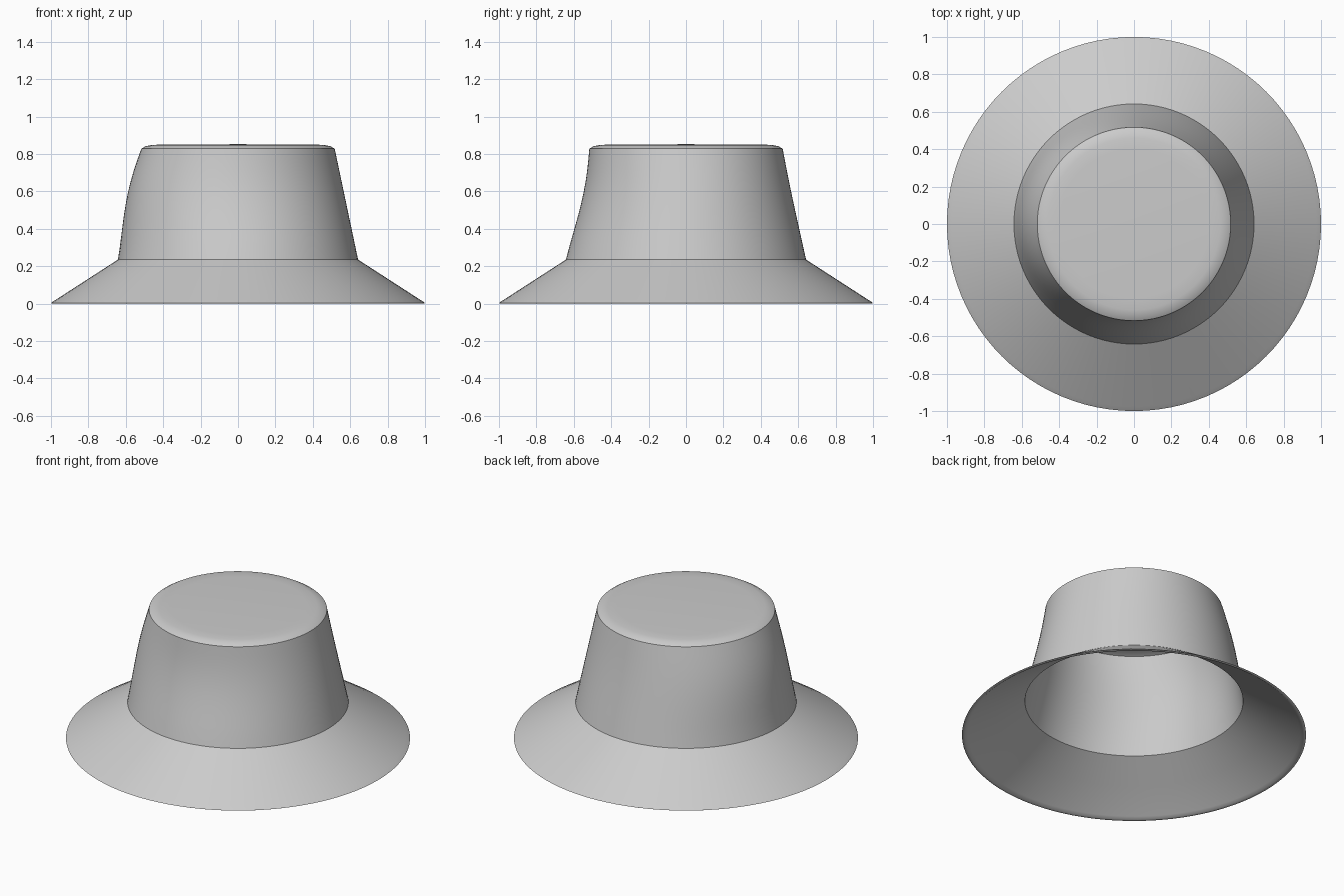
import bpy, bmesh, math

if "Cube" in bpy.data.objects:
    bpy.data.objects.remove(bpy.data.objects["Cube"])

N = 96

def wobble(a, z):
    # soft dents in the crown wall: fuller towards -x, flatter towards -y
    t = (z - 0.235) / (0.828 - 0.235)
    if t <= 0 or t >= 1:
        return 0.0
    return 0.022 * math.sin(math.pi * t ** 1.3) * (
        0.5 * math.cos(2 * a) - 0.5 * math.cos(a) + 0.35 * math.sin(a))

def revolve(name, profile):
    # spin a (radius, height) profile round z; radius 0 becomes a pole
    bm = bmesh.new()
    rings = []
    for r, z in profile:
        if r == 0:
            rings.append([bm.verts.new((0, 0, z))] * N)
            continue
        ring = []
        for i in range(N):
            a = 2 * math.pi * i / N
            q = r + (wobble(a, z) if r < 0.66 else 0)
            ring.append(bm.verts.new((q * math.cos(a), q * math.sin(a), z)))
        rings.append(ring)
    for lo, hi in zip(rings, rings[1:]):
        for i in range(N):
            j = (i + 1) % N
            quad = list(dict.fromkeys((lo[i], lo[j], hi[j], hi[i])))
            bm.faces.new(quad)
    bmesh.ops.recalc_face_normals(bm, faces=bm.faces)
    me = bpy.data.meshes.new(name)
    bm.to_mesh(me)
    bm.free()
    ob = bpy.data.objects.new(name, me)
    bpy.context.collection.objects.link(ob)
    bpy.context.view_layer.objects.active = ob
    ob.select_set(True)
    bpy.ops.object.shade_smooth_by_angle(angle=math.radians(35))
    ob.select_set(False)
    return ob

def wall(r0, z0, r1, z1, steps=10):
    return [(r0 + (r1 - r0) * k / steps, z0 + (z1 - z0) * k / steps)
            for k in range(steps + 1)]

# outer cloth: rounded top, crown wall, sloping brim
outer = [(0, 0.852), (0.40, 0.851), (0.46, 0.848), (0.495, 0.841)]
outer += wall(0.517, 0.828, 0.642, 0.235)
outer += [(0.80, 0.133), (0.975, 0.020), (0.992, 0.009), (1.0, 0.003)]
# turned rim and inner lining, back up to the top
inner = [(0.994, 0.0), (0.982, 0.001), (0.965, 0.014), (0.80, 0.120)]
inner += wall(0.634, 0.228, 0.507, 0.822)
inner += [(0.48, 0.832), (0.40, 0.838), (0, 0.839)]
revolve("bucket_hat", outer + inner)
